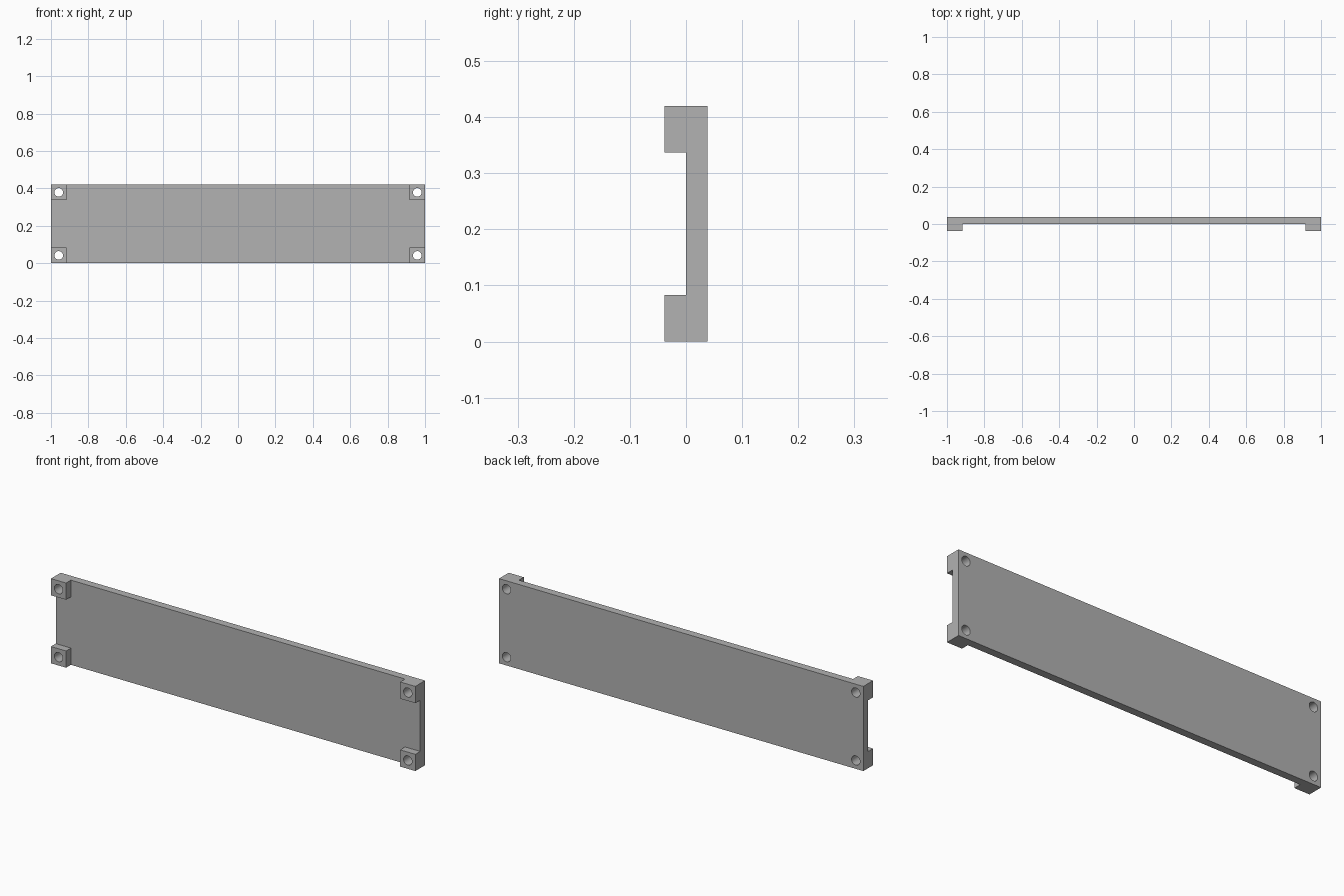
import bpy
import bmesh
from mathutils import Matrix, Vector

cube = bpy.data.objects.get("Cube")
if cube:
    bpy.data.objects.remove(cube, do_unlink=True)

HALF_W, HEIGHT, HALF_D = 1.0, 0.42, 0.038
PAD = 0.083          # side of each square corner pad
HOLE_R = 0.023
MID_Z = HEIGHT / 2

grey = bpy.data.materials.new("plain grey")
grey.use_nodes = True
colour = (0.445, 0.445, 0.445, 1)
grey.diffuse_color = colour
grey.node_tree.nodes["Principled BSDF"].inputs["Base Color"].default_value = colour


def make_object(name, bm):
    bmesh.ops.recalc_face_normals(bm, faces=bm.faces)
    mesh = bpy.data.meshes.new(name)
    bm.to_mesh(mesh)
    bm.free()
    mesh.materials.append(grey)
    obj = bpy.data.objects.new(name, mesh)
    bpy.context.collection.objects.link(obj)
    return obj


# Solid slab
bm = bmesh.new()
bmesh.ops.create_cube(bm, size=1, matrix=Matrix.Translation((0, 0, MID_Z))
                      @ Matrix.Diagonal((2 * HALF_W, 2 * HALF_D, HEIGHT, 1)))
panel = make_object("mounting_panel", bm)

# Cross-shaped cutter that leaves the four pads standing on the front
a, b = HALF_W - PAD, HALF_W + 0.1
c, d = MID_Z - PAD, MID_Z + 0.1
quarter = [(b, c), (a, c), (a, d)]
outline = (quarter + [(-x, z) for x, z in reversed(quarter)]
           + [(-x, -z) for x, z in quarter]
           + [(x, -z) for x, z in reversed(quarter)])
bm = bmesh.new()
face = bm.faces.new([bm.verts.new((x, 0, MID_Z + z)) for x, z in outline])
ext = bmesh.ops.extrude_face_region(bm, geom=[face], use_keep_orig=True)
bmesh.ops.translate(bm, vec=Vector((0, -0.1, 0)),
                    verts=[v for v in ext["geom"] if isinstance(v, bmesh.types.BMVert)])
recess = make_object("recess_cutter", bm)

# Screw holes through the middle of each pad
bm = bmesh.new()
for sx in (-1, 1):
    for sz in (-1, 1):
        centre = (sx * (HALF_W - PAD / 2), 0, MID_Z + sz * (MID_Z - PAD / 2))
        bmesh.ops.create_cone(bm, cap_ends=True, segments=32, radius1=HOLE_R,
                              radius2=HOLE_R, depth=0.3,
                              matrix=Matrix.Translation(centre) @ Matrix.Rotation(1.5708, 4, "X"))
holes = make_object("hole_cutter", bm)

# Cut, then remove the cutters
bpy.context.view_layer.objects.active = panel
for cutter in (recess, holes):
    cutter.hide_render = True
    mod = panel.modifiers.new(cutter.name, "BOOLEAN")
    mod.operation = "DIFFERENCE"
    mod.solver = "EXACT"
    mod.object = cutter
    bpy.ops.object.modifier_apply(modifier=mod.name)
    bpy.data.objects.remove(cutter, do_unlink=True)

# Smooth hole walls, crisp edges elsewhere
bpy.ops.object.select_all(action="DESELECT")
panel.select_set(True)
bpy.ops.object.shade_smooth_by_angle(angle=0.52)
